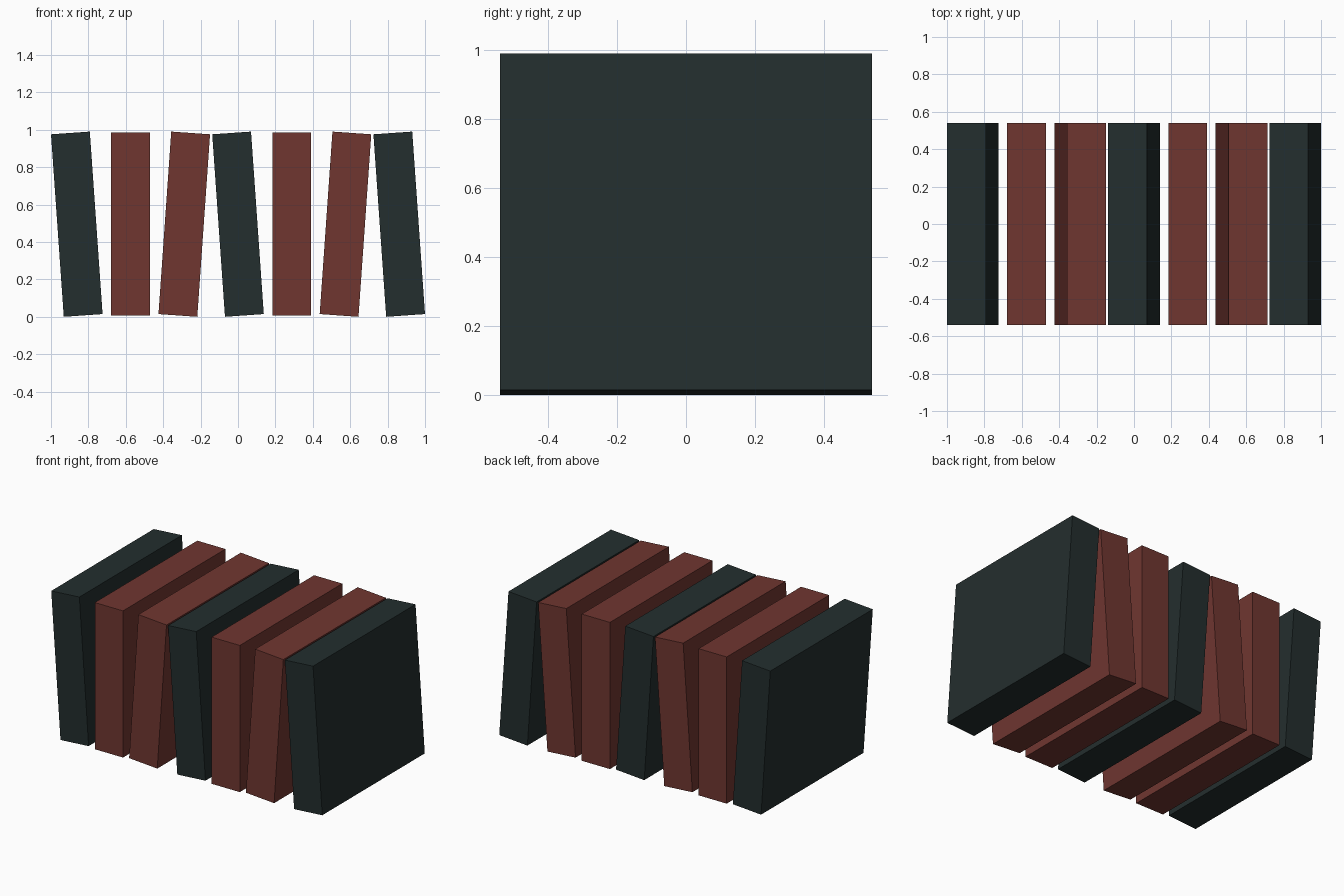
import bpy
import math

if "Cube" in bpy.data.objects:
    bpy.data.objects.remove(bpy.data.objects["Cube"])


def material(name, rgb):
    m = bpy.data.materials.new(name)
    m.diffuse_color = (*rgb, 1)
    m.use_nodes = True
    m.node_tree.nodes["Principled BSDF"].inputs["Base Color"].default_value = m.diffuse_color
    return m


dark = material("dark slate", (0.0168, 0.0273, 0.0273))
red = material("brick red", (0.162, 0.037, 0.030))

WIDTH, DEPTH, HEIGHT = 0.208, 1.08, 0.978
SPACING, CENTRE_Z = 0.2873, 0.495

# Repeating pattern: dark leaning left, red upright, red leaning right
pattern = [("dark_book", dark, -4), ("upright_red_book", red, 0), ("leaning_red_book", red, 4)]

# Row of seven books
for i in range(7):
    name, mat, tilt = pattern[i % 3]
    bpy.ops.mesh.primitive_cube_add(size=1, location=((i - 3) * SPACING, 0, CENTRE_Z),
                                    rotation=(0, math.radians(tilt), 0))
    book = bpy.context.object
    book.name = f"{name}_{i + 1}"
    book.scale = (WIDTH, DEPTH, HEIGHT)
    book.data.materials.append(mat)
